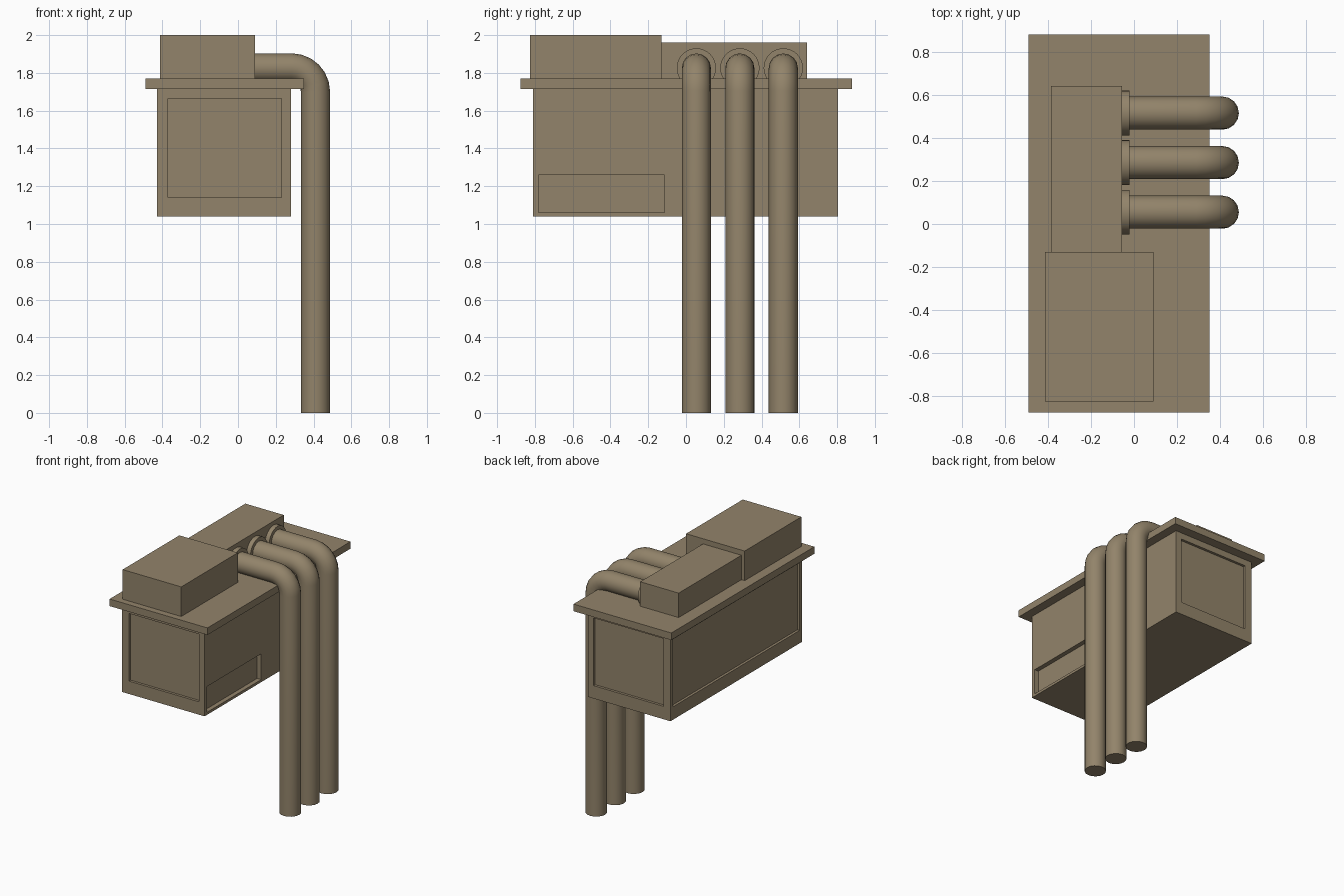
import bpy
from math import sin, cos, pi

if "Cube" in bpy.data.objects:
    bpy.data.objects.remove(bpy.data.objects["Cube"])

mat = bpy.data.materials.new("tan_paint")
mat.diffuse_color = (0.29, 0.23, 0.145, 1)
mat.use_nodes = True
mat.node_tree.nodes["Principled BSDF"].inputs["Base Color"].default_value = mat.diffuse_color


def box(name, x, y, z):
    """Box from (min, max) ranges."""
    bpy.ops.mesh.primitive_cube_add(size=1)
    ob = bpy.context.object
    ob.name = name
    for v in ob.data.vertices:
        v.co = [r[0] + (c + 0.5) * (r[1] - r[0]) for c, r in zip(v.co, (x, y, z))]
    ob.data.materials.append(mat)
    return ob


# cabinet, lid and the two housings on top
body = box("cabinet", (-0.43, 0.28), (-0.81, 0.805), (1.04, 1.715))
box("lid", (-0.49, 0.35), (-0.875, 0.88), (1.715, 1.77))
box("tall_housing", (-0.413, 0.09), (-0.825, -0.13), (1.77, 2.0))
box("low_housing", (-0.385, -0.055), (-0.13, 0.64), (1.77, 1.96))

# recessed panels in the cabinet sides
recesses = {
    "front_recess": ((-0.37, 0.23), (-0.9, -0.79), (1.14, 1.665)),
    "back_recess": ((-0.37, 0.23), (0.785, 0.9), (1.14, 1.665)),
    "left_recess": ((-0.5, -0.41), (-0.78, 0.775), (1.14, 1.665)),
    "right_recess": ((0.245, 0.4), (-0.78, -0.115), (1.06, 1.26)),
}
for name, r in recesses.items():
    cutter = box(name + "_cutter", *r)
    mod = body.modifiers.new(name, 'BOOLEAN')
    mod.operation = 'DIFFERENCE'
    mod.solver = 'EXACT'
    mod.object = cutter
    bpy.ops.object.select_all(action='DESELECT')
    bpy.context.view_layer.objects.active = body
    body.select_set(True)
    bpy.ops.object.modifier_apply(modifier=name)
    bpy.data.objects.remove(cutter)

# pipes with a bend, each with a collar at the low housing
PIPE_R, BEND, PIPE_X, PIPE_Z = 0.077, 0.125, 0.41, 1.826
for i, y in enumerate((0.055, 0.285, 0.515)):
    path = [(-0.03, PIPE_Z)]
    for k in range(7):
        a = k / 6 * pi / 2
        path.append((PIPE_X - BEND + BEND * sin(a), PIPE_Z - BEND + BEND * cos(a)))
    path.append((PIPE_X, 0))
    cu = bpy.data.curves.new("pipe_path", 'CURVE')
    cu.dimensions = '3D'
    cu.bevel_depth = PIPE_R
    cu.bevel_resolution = 6
    cu.use_fill_caps = True
    sp = cu.splines.new('POLY')
    sp.points.add(len(path) - 1)
    for p, (x, z) in zip(sp.points, path):
        p.co = (x, y, z, 1)
    pipe = bpy.data.objects.new(f"pipe_{i + 1}", cu)
    bpy.context.collection.objects.link(pipe)
    bpy.ops.object.select_all(action='DESELECT')
    bpy.context.view_layer.objects.active = pipe
    pipe.select_set(True)
    bpy.ops.object.convert(target='MESH')
    pipe = bpy.context.object
    pipe.data.materials.clear()
    pipe.data.materials.append(mat)
    bpy.ops.object.shade_smooth_by_angle(angle=0.7)

    bpy.ops.mesh.primitive_cylinder_add(vertices=32, radius=0.104, depth=0.045,
                                        location=(-0.0425, y, PIPE_Z),
                                        rotation=(0, pi / 2, 0))
    collar = bpy.context.object
    collar.name = f"pipe_collar_{i + 1}"
    collar.data.materials.append(mat)
    bpy.ops.object.shade_smooth_by_angle(angle=0.7)
